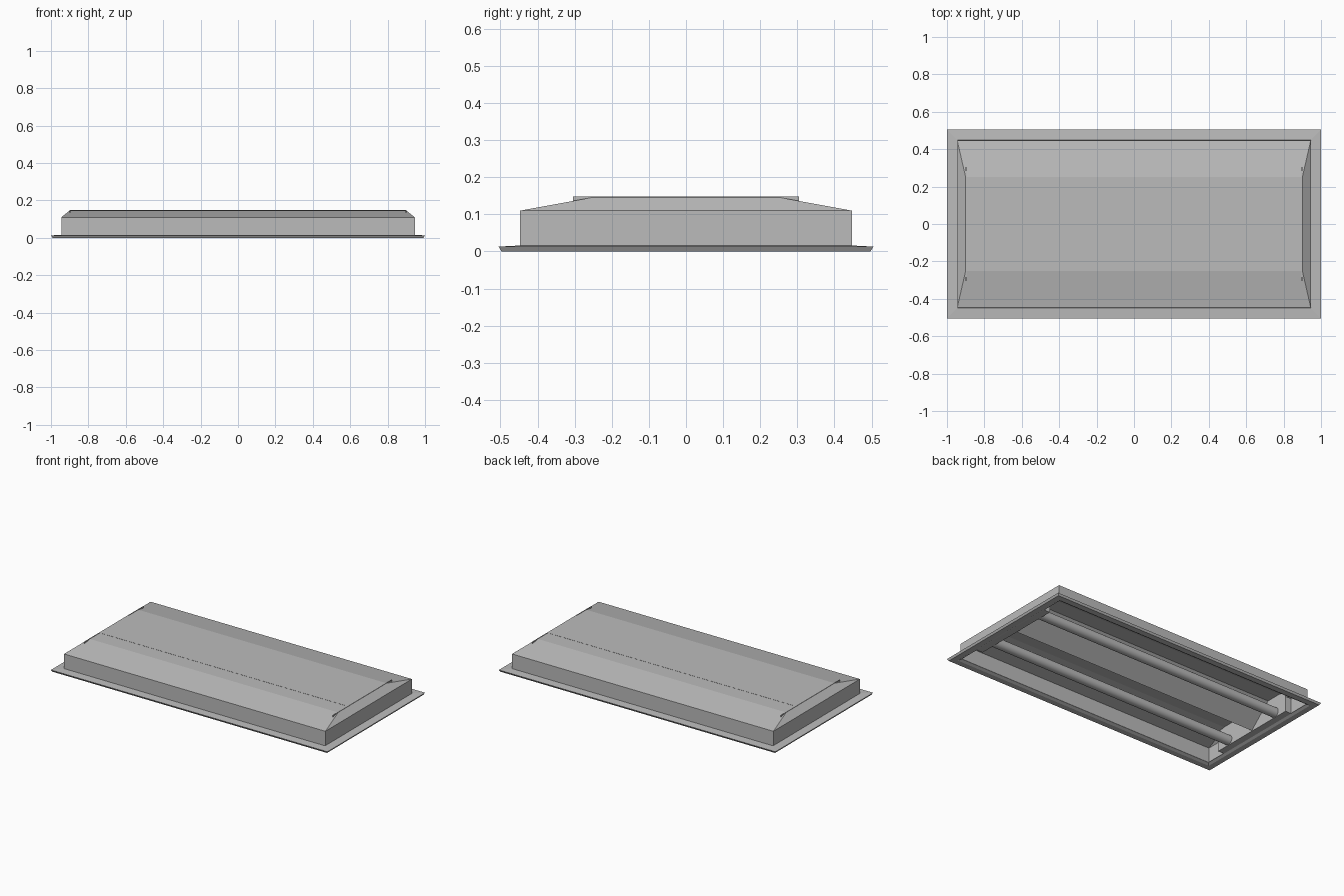
import bpy, bmesh
from math import radians

if "Cube" in bpy.data.objects:
    bpy.data.objects.remove(bpy.data.objects["Cube"], do_unlink=True)

metal = bpy.data.materials.new("light_grey_metal")
metal.use_nodes = True
GREY = (0.5, 0.5, 0.5, 1)
metal.diffuse_color = GREY
metal.node_tree.nodes["Principled BSDF"].inputs["Base Color"].default_value = GREY


def finish(name, bm, smooth=None):
    bmesh.ops.remove_doubles(bm, verts=bm.verts, dist=0.0001)
    bmesh.ops.recalc_face_normals(bm, faces=bm.faces)
    mesh = bpy.data.meshes.new(name)
    bm.to_mesh(mesh)
    bm.free()
    obj = bpy.data.objects.new(name, mesh)
    bpy.context.collection.objects.link(obj)
    mesh.materials.append(metal)
    if smooth:
        bpy.ops.object.select_all(action="DESELECT")
        bpy.context.view_layer.objects.active = obj
        obj.select_set(True)
        bpy.ops.object.shade_smooth_by_angle(angle=radians(smooth))
    return obj


def face(bm, *points):
    bm.faces.new([bm.verts.new(p) for p in points])


def box(name, x, y, z):
    bm = bmesh.new()
    bmesh.ops.create_cube(bm, size=1)
    for v in bm.verts:
        v.co = [lo + (c + 0.5) * (hi - lo) for c, (lo, hi) in zip(v.co, (x, y, z))]
    return finish(name, bm)


def rect_ring(x, y, z):
    return [(-x, -y, z), (x, -y, z), (x, y, z), (-x, y, z)]


# Ceiling trim: a mitred profile swept around the rectangle
bm = bmesh.new()
profile = [(0, 0.013), (0.008, 0), (0.045, 0), (0.062, 0.009), (0.055, 0.016)]
rings = [rect_ring(1 - d, 0.505 - d, z) for d, z in profile]
for a, b in zip(rings, rings[1:] + rings[:1]):
    for i in range(4):
        j = (i + 1) % 4
        face(bm, a[i], a[j], b[j], b[i])
finish("trim_frame", bm)

# Open-bottomed housing with sloping roof and end faces
X, Y, RX, RY = 0.945, 0.447, 0.9, 0.25
EAVE, TOP = 0.11, 0.146
bm = bmesh.new()
low, eave, ridge = rect_ring(X, Y, 0.01), rect_ring(X, Y, EAVE), rect_ring(RX, RY, TOP)
for a, b in ((low, eave), (eave, ridge)):
    for i in range(4):
        j = (i + 1) % 4
        face(bm, a[i], a[j], b[j], b[i])
face(bm, *ridge)
finish("housing", bm)

# V-shaped cover along the middle, with a flat lid
bm = bmesh.new()
section = [(-0.15, 0.148), (0.15, 0.148), (0, 0.012)]
ends = [[(s * RX, y, z) for y, z in section] for s in (-1, 1)]
for i in range(3):
    j = (i + 1) % 3
    face(bm, ends[0][i], ends[0][j], ends[1][j], ends[1][i])
for end in ends:
    face(bm, *end)
finish("centre_cover", bm)

# Socket plates and lower channels at both ends
for side, s in (("left", 1), ("right", -1)):
    box(side + "_socket_plate", sorted((s * 0.896, s * 0.9)), (-0.305, 0.305), (0.008, 0.148))
    box(side + "_end_channel", sorted((s * 0.9, s * 0.94)), (-0.305, 0.305), (0.008, 0.108))

# Lamp tubes
for name, y in (("front_tube", -0.21), ("back_tube", 0.21)):
    bm = bmesh.new()
    bmesh.ops.create_cone(bm, cap_ends=True, segments=24, radius1=0.031,
                          radius2=0.031, depth=1.79)
    for v in bm.verts:
        v.co = (v.co.z, y + v.co.x, 0.04 + v.co.y)
    finish(name, bm, 40)
